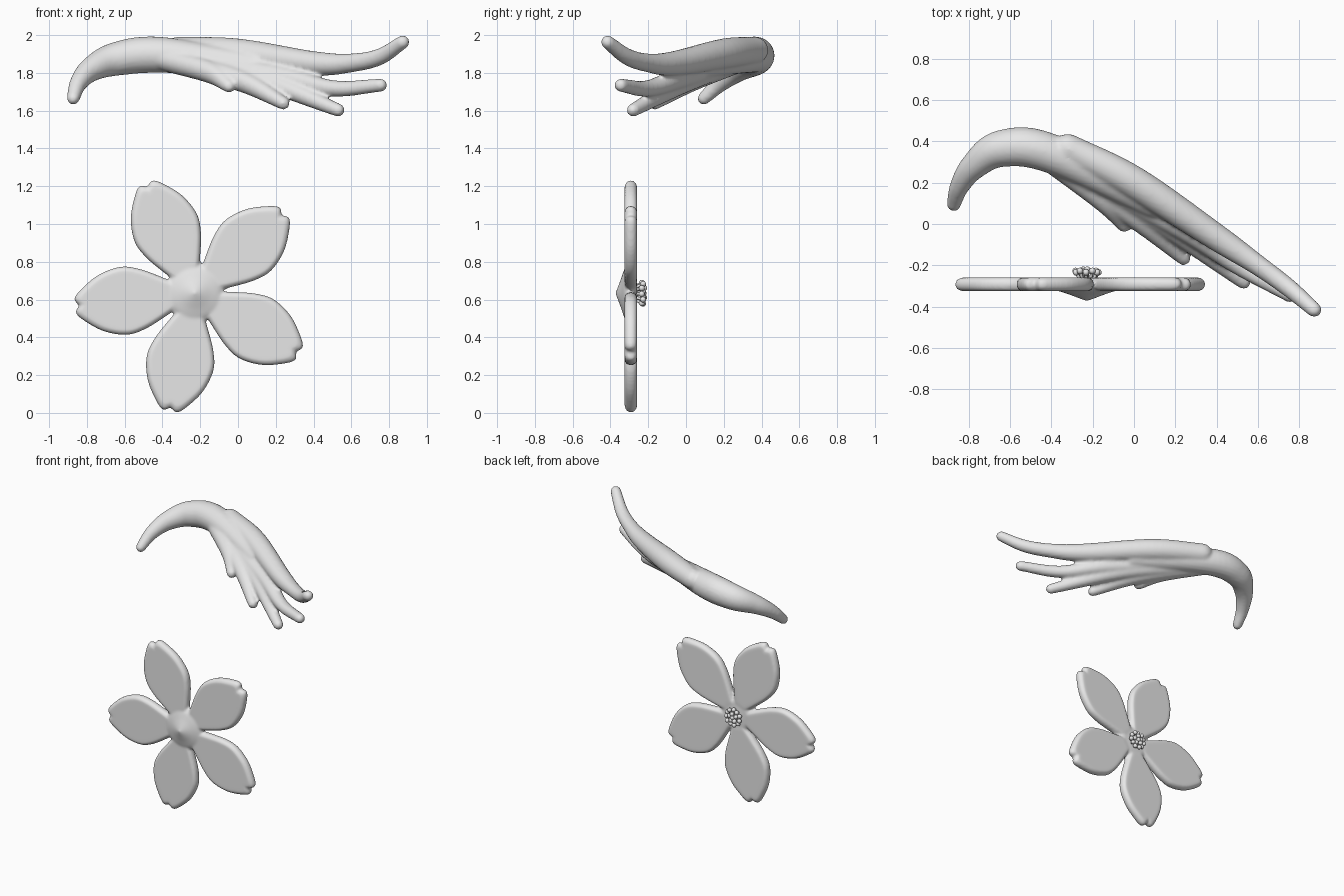
import bpy, bmesh, math
from mathutils import Vector, Matrix

if "Cube" in bpy.data.objects:
    bpy.data.objects.remove(bpy.data.objects["Cube"])

mat = bpy.data.materials.new("light grey")
mat.diffuse_color = (0.8, 0.8, 0.8, 1)
mat.use_nodes = True
mat.node_tree.nodes["Principled BSDF"].inputs["Base Color"].default_value = mat.diffuse_color


def finish(name, bm, voxel=None, smooth=4):
    bmesh.ops.recalc_face_normals(bm, faces=bm.faces)
    me = bpy.data.meshes.new(name)
    bm.to_mesh(me)
    bm.free()
    for p in me.polygons:
        p.use_smooth = True
    ob = bpy.data.objects.new(name, me)
    bpy.context.collection.objects.link(ob)
    me.materials.append(mat)
    if voxel:  # fuse overlapping pieces into one soft skin
        m = ob.modifiers.new("fuse", 'REMESH')
        m.mode, m.voxel_size, m.use_smooth_shade = 'VOXEL', voxel, True
        m = ob.modifiers.new("soften", 'SMOOTH')
        m.factor, m.iterations = 0.5, smooth


def loft(bm, rings):
    """Skin a list of equal-length point rings and cap both ends."""
    vs = [[bm.verts.new(p) for p in r] for r in rings]
    n = len(vs[0])
    for a, b in zip(vs, vs[1:]):
        for i in range(n):
            j = (i + 1) % n
            bm.faces.new((a[i], a[j], b[j], b[i]))
    bm.faces.new(vs[0])
    bm.faces.new(vs[-1])


def spline(pts, steps=8):
    """Catmull-Rom through points of any size."""
    pts = [Vector(p) for p in pts]
    p = [2 * pts[0] - pts[1]] + pts + [2 * pts[-1] - pts[-2]]
    out = []
    for i in range(1, len(p) - 2):
        a, b, c, d = p[i - 1:i + 3]
        for k in range(steps):
            t = k / steps
            out.append(0.5 * (2 * b + (c - a) * t + (2 * a - 5 * b + 4 * c - d) * t * t
                              + (3 * b - a - 3 * c + d) * t ** 3))
    return out + [pts[-1]]


def strand(bm, pts, n=20):
    """Round tapering tube with rounded ends; points are x, y, z, radius."""
    c = [(v.xyz, v[3]) for v in spline(pts)]
    tan = [(c[min(i + 1, len(c) - 1)][0] - c[max(i - 1, 0)][0]).normalized() for i in range(len(c))]

    def cap(i, sign):
        (p, r), t = c[i], tan[i]
        return [(p + t * sign * r * math.sin(a), r * math.cos(a), t) for a in (0.4, 0.8, 1.15, 1.45)]

    stations = cap(0, -1)[::-1] + [(p, r, t) for (p, r), t in zip(c, tan)] + cap(-1, 1)
    rings = []
    for p, r, t in stations:
        u = t.cross(Vector((0, 0, 1)))
        u = u.normalized() if u.length > 1e-4 else Vector((1, 0, 0))
        v = u.cross(t)
        rings.append([p + r * (u * math.cos(2 * math.pi * k / n) + v * math.sin(2 * math.pi * k / n))
                      for k in range(n)])
    loft(bm, rings)


# sweeping body with the left tip, and the long top strand
bm = bmesh.new()
strand(bm, [(-.872, .095, 1.665, .034), (-.845, .18, 1.745, .047), (-.775, .28, 1.82, .066),
            (-.64, .365, 1.875, .09), (-.4, .34, 1.895, .095), (.1, .09, 1.84, .065)])
strand(bm, [(-.32, .365, 1.92, .072), (0, .2, 1.902, .08), (.4, -.065, 1.85, .065),
            (.6, -.2, 1.853, .05), (.75, -.31, 1.885, .044), (.872, -.415, 1.963, .036)])

# lower strands fan out from one root: each has a knee and a tip, and tapers evenly
ROOT = (-.4, .31, 1.875)
FAN = [((.2, 0, 1.785), (.755, -.345, 1.735)), ((.1, .03, 1.77), (.53, -.28, 1.603)),
       ((0, .04, 1.765), (.24, -.165, 1.64)), ((-.15, .12, 1.805), (-.048, -.005, 1.73))]
for i, (knee, tip) in enumerate(FAN):
    path = [(*ROOT, .062), (*knee, .059), (*tip, .035)]
    if i == 0:  # the longest one levels out before its tip
        path.insert(2, (.5, -.2, 1.718, .044))
    strand(bm, path)
finish("swept_strands", bm, 0.011, 5)

# flower: five notched petals fused to a pointed hub
CENTRE = Vector((-.228, -.292, .633))
HALF = [(.05, .04), (.17, .107), (.28, .16), (.38, .181), (.5, .15),
        (.6, .082), (.638, .037), (.618, 0)]  # distance from hub, half width
side = spline(HALF, 6)
outline = [(p.x, p.y) for p in side] + [(p.x, -p.y) for p in side[-2::-1]]
bm = bmesh.new()
for k in range(5):
    turn = Matrix.Translation(CENTRE) @ Matrix.Rotation(-math.radians(114 - 72 * k), 4, 'Y')
    rings = []
    for step in range(-4, 5):  # pillow-shaped rim
        a = step * math.pi / 8
        s, y = .86 + .14 * math.cos(a), .033 * math.sin(a)
        rings.append([turn @ Vector((.36 + (r - .36) * s, y, w * s)) for r, w in outline])
    loft(bm, rings)
HUB = [(.004, -.08), (.08, -.051), (.125, -.036), (.15, -.02), (.155, 0), (.1, .03), (.01, .036)]
loft(bm, [[CENTRE + Vector((r * math.cos(i * math.pi / 20), y, r * math.sin(i * math.pi / 20)))
           for i in range(40)] for r, y in HUB])
finish("flower_petals", bm, 0.009, 3)

# cluster of stamens on the back
bm = bmesh.new()
for count, radius, y in ((1, 0, .068), (5, .028, .064), (11, .056, .058)):
    for i in range(count):
        a = 2 * math.pi * i / count + radius * 9
        tip = CENTRE + Vector((radius * math.cos(a), y + .007 * (i % 2), radius * math.sin(a)))
        bmesh.ops.create_icosphere(bm, subdivisions=2, radius=.016, matrix=Matrix.Translation(tip))
        foot = CENTRE + Vector((radius * .6 * math.cos(a), .02, radius * .6 * math.sin(a)))
        strand(bm, [(*foot, .008), (*tip, .008)], 8)
finish("stamens", bm)
